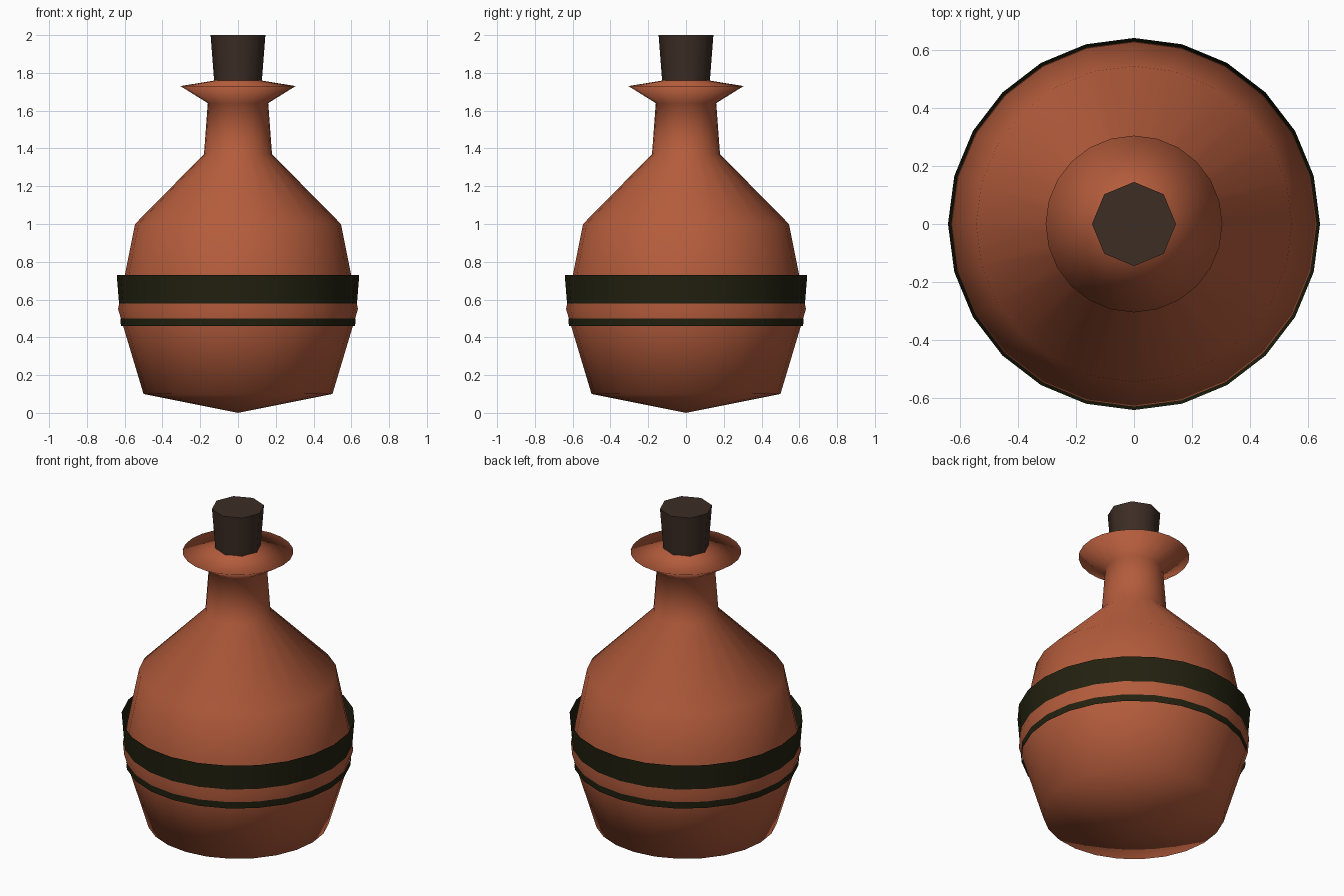
import bpy
import bmesh
from math import sin, cos, tau, radians

cube = bpy.data.objects.get("Cube")
if cube:
    bpy.data.objects.remove(cube, do_unlink=True)


def make_material(name, rgb):
    mat = bpy.data.materials.new(name)
    mat.use_nodes = True
    mat.diffuse_color = (*rgb, 1)
    mat.node_tree.nodes["Principled BSDF"].inputs["Base Color"].default_value = (*rgb, 1)
    return mat


def lathe(name, profile, sides, mat, sharp_angle=None):
    """Turn (radius, height) points, listed bottom to top, around the z axis."""
    bm = bmesh.new()
    rings = []
    for r, z in profile:
        if r == 0:
            rings.append([bm.verts.new((0, 0, z))] * sides)
        else:
            rings.append([bm.verts.new((r * cos(tau * i / sides), r * sin(tau * i / sides), z))
                          for i in range(sides)])
    for low, high in zip(rings, rings[1:]):
        for i in range(sides):
            j = (i + 1) % sides
            corners = dict.fromkeys((low[i], low[j], high[j], high[i]))
            bm.faces.new(list(corners))
    for face in bm.faces:
        face.smooth = True
    mesh = bpy.data.meshes.new(name)
    bm.to_mesh(mesh)
    bm.free()
    mesh.materials.append(mat)
    obj = bpy.data.objects.new(name, mesh)
    bpy.context.collection.objects.link(obj)
    if sharp_angle:
        mesh.set_sharp_from_angle(angle=radians(sharp_angle))
    return obj


clay = make_material("orange clay", (0.456, 0.107, 0.045))
band = make_material("dark olive band", (0.016, 0.015, 0.005))
cork = make_material("dark brown cork", (0.045, 0.026, 0.018))

# Bottle with shallow pointed base, belly, shoulder, neck and flared lip
lathe("bottle_body", [(0, 0), (0.5, 0.1), (0.635, 0.55), (0.545, 1.0), (0.18, 1.37),
                      (0.16, 1.64), (0.305, 1.73), (0, 1.78)], 24, clay)

# Open bands around the belly
lathe("wide_band", [(0.63, 0.58), (0.642, 0.73)], 24, band)
lathe("narrow_band", [(0.62, 0.46), (0.623, 0.5)], 24, band)

# Eight-sided tapered stopper
lathe("stopper", [(0, 1.74), (0.125, 1.74), (0.145, 2.0), (0, 2.0)], 8, cork, 60)
